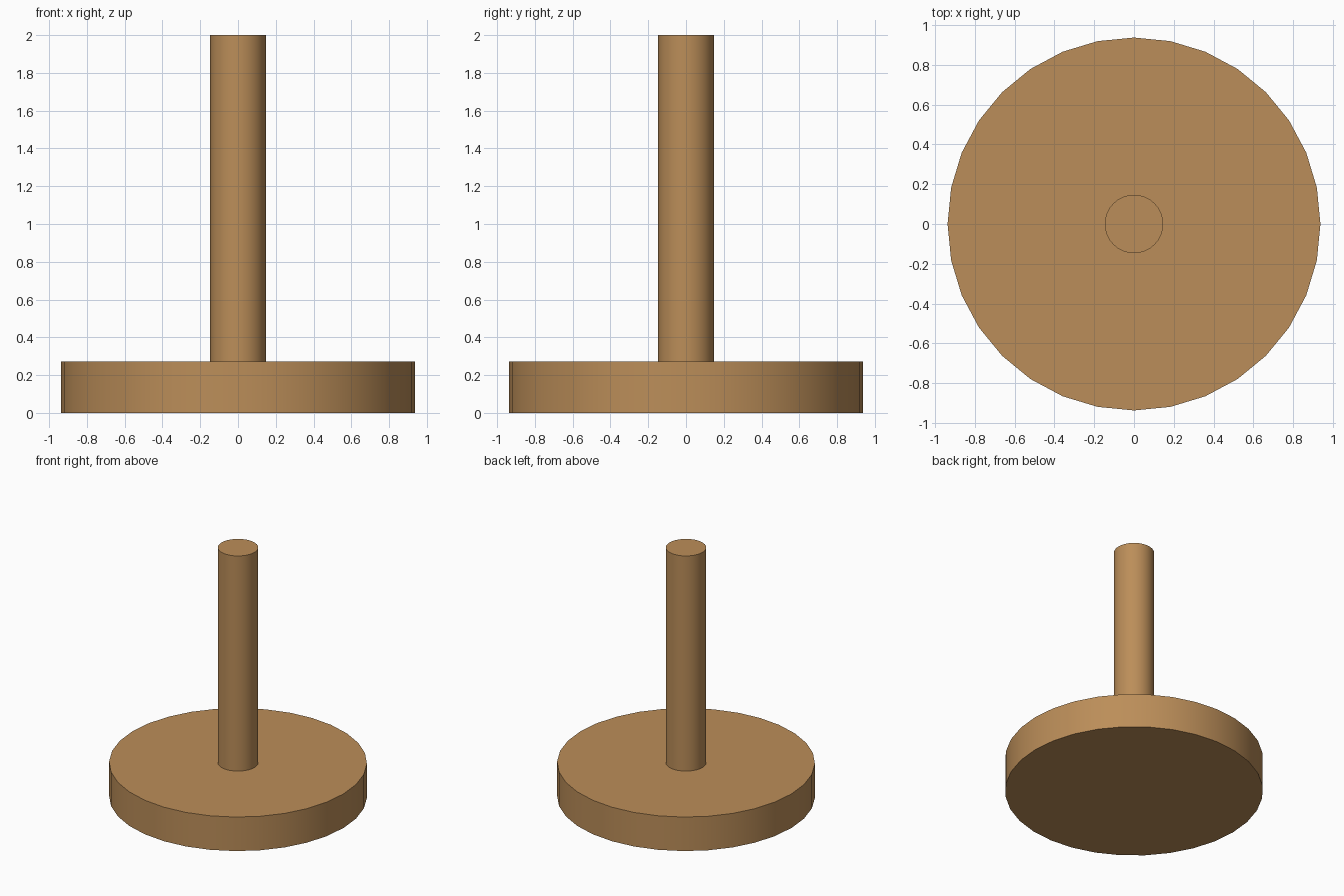
import bpy
import math

if "Cube" in bpy.data.objects:
    bpy.data.objects.remove(bpy.data.objects["Cube"])

wood = bpy.data.materials.new("wood")
wood.diffuse_color = (0.50, 0.27, 0.10, 1.0)
wood.use_nodes = True
wood.node_tree.nodes["Principled BSDF"].inputs["Base Color"].default_value = wood.diffuse_color


def cylinder(name, radius, z_low, z_high, sides=32):
    """Upright, centred cylinder spanning z_low to z_high."""
    bpy.ops.mesh.primitive_cylinder_add(
        vertices=sides, radius=radius, depth=z_high - z_low,
        location=(0, 0, (z_low + z_high) / 2))
    obj = bpy.context.object
    obj.name = name
    obj.data.materials.append(wood)
    bpy.ops.object.shade_smooth_by_angle(angle=math.radians(30))
    return obj


# Wide round foot
cylinder("base", 0.938, 0.0, 0.273)

# Upright rod, standing on the foot
cylinder("post", 0.147, 0.273, 2.0)
